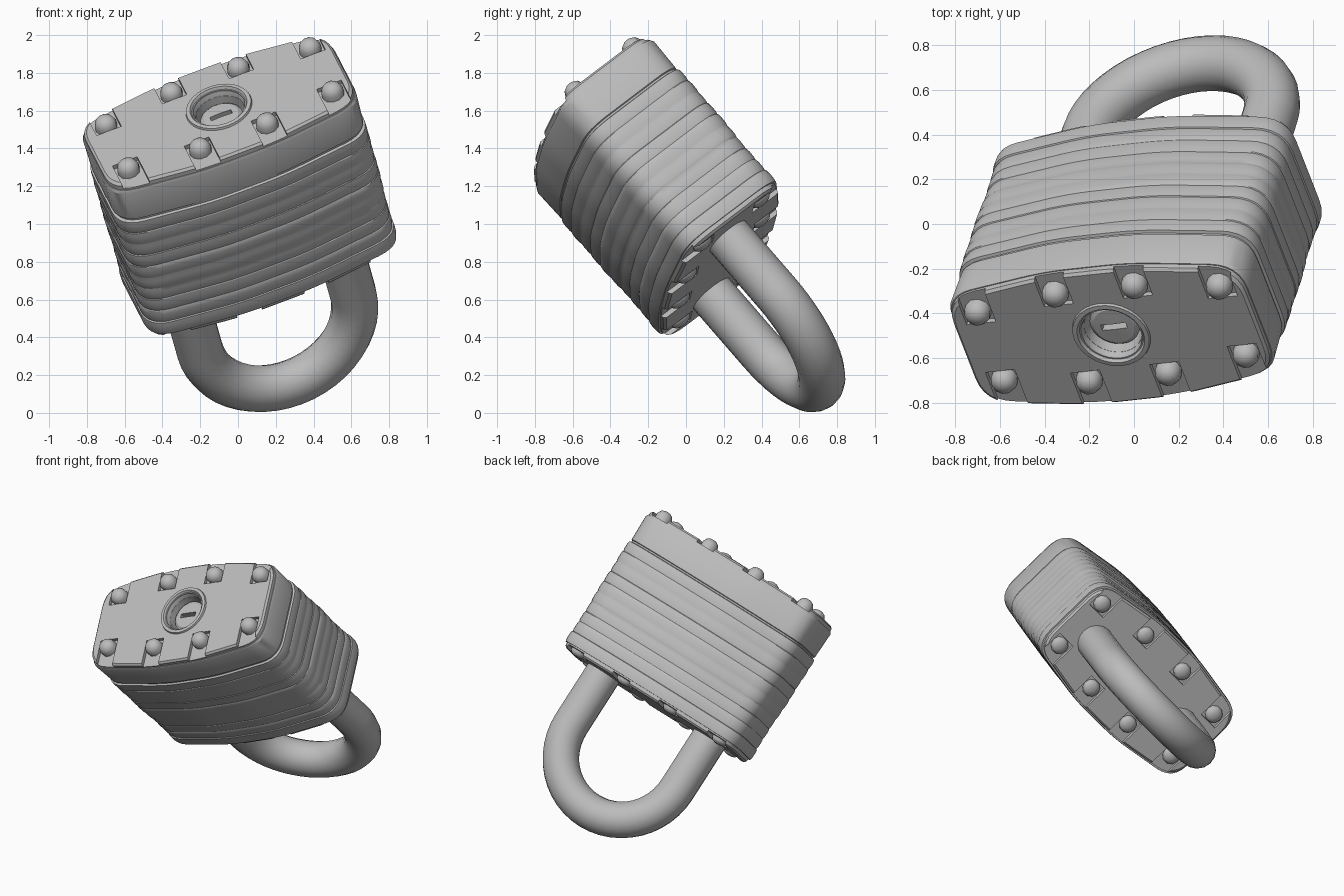
import bpy, bmesh, math, random
from mathutils import Vector, Matrix

random.seed(4)
if "Cube" in bpy.data.objects:
    bpy.data.objects.remove(bpy.data.objects["Cube"])

steel = bpy.data.materials.new("grey_steel")
steel.use_nodes = True
GREY = (0.5, 0.5, 0.5, 1)
steel.diffuse_color = GREY
steel.node_tree.nodes["Principled BSDF"].inputs["Base Color"].default_value = GREY

# Lock frame: u across the keyed face, v over its depth, w out of it
u = Vector((0.932, 0.10, 0.35)).normalized()
w = u.cross(Vector((-0.28, 0.76, 0.58))).normalized()
v = w.cross(u)
FRAME = Matrix((u, v, w)).transposed().to_4x4()
FRAME.translation = (-0.105, -0.505, 1.63)

TOP, BASE = -0.02, -1.11
PLATE = 0.035
MIDDLE = Vector((-0.012, -0.018))
RIVETS = [(sx * x, sy * y) for sx in (-1, 1) for sy in (-1, 1)
          for x, y in ((0.58, 0.2), (0.19, 0.255))]


def shade(ob, angle):
    bpy.ops.object.select_all(action='DESELECT')
    ob.select_set(True)
    bpy.context.view_layer.objects.active = ob
    bpy.ops.object.shade_smooth_by_angle(angle=math.radians(angle))


def finish(name, bm, smooth=30):
    bmesh.ops.recalc_face_normals(bm, faces=bm.faces)
    mesh = bpy.data.meshes.new(name)
    bm.to_mesh(mesh)
    bm.free()
    mesh.materials.append(steel)
    ob = bpy.data.objects.new(name, mesh)
    bpy.context.collection.objects.link(ob)
    ob.matrix_world = FRAME
    shade(ob, smooth)
    return ob


def outline(inset):
    """Eight-sided plate outline with rounded corners."""
    a, b, m = 0.718 - inset, 0.318 - inset, 0.395 - inset
    corners = [MIDDLE + Vector(p) for p in
               ((a, -b), (a, b), (0.2, m), (-0.2, m),
                (-a, b), (-a, -b), (-0.2, -m), (0.2, -m))]
    pts = []
    for i, c in enumerate(corners):
        cut_back = 0.14 if abs(c.x) > 0.3 else 0.12
        p = c + (corners[i - 1] - c).normalized() * cut_back
        q = c + (corners[(i + 1) % 8] - c).normalized() * cut_back
        for k in range(7):
            t = k / 6
            pts.append(p * (1 - t) ** 2 + c * 2 * t * (1 - t) + q * t * t)
    return pts


def loft(bm, levels):
    """Skin outlines through (height, inset) levels and cap both ends."""
    rings = [[bm.verts.new((p.x, p.y, z)) for p in outline(i)] for z, i in levels]
    n = len(rings[0])
    for r, s in zip(rings, rings[1:]):
        for k in range(n):
            bm.faces.new((r[k], r[(k + 1) % n], s[(k + 1) % n], s[k]))
    bm.faces.new(rings[0])
    bm.faces.new(rings[-1])


def lathe(bm, profile, steps, centre=(0, 0, 0)):
    """Revolve a (radius, height) profile about w."""
    vs = [bm.verts.new(Vector((r, 0, z)) + Vector(centre)) for r, z in profile]
    es = [bm.edges.new(e) for e in zip(vs, vs[1:])]
    bmesh.ops.spin(bm, geom=vs + es, cent=centre, axis=(0, 0, 1),
                   angle=2 * math.pi, steps=steps)
    bmesh.ops.remove_doubles(bm, verts=bm.verts, dist=0.0005)


def cut(ob, cutter_bm):
    cutter = finish("cutter", cutter_bm)
    cutter.hide_render = True
    mod = ob.modifiers.new("cut", 'BOOLEAN')
    mod.object = cutter
    mod.solver = 'EXACT'
    bpy.context.view_layer.objects.active = ob
    bpy.ops.object.modifier_apply(modifier=mod.name)
    bpy.data.objects.remove(cutter)
    shade(ob, 30)


# Laminated body: plain cap section, then a stack of shallow worn plates
levels = [(TOP - PLATE, 0.012), (TOP - 0.05, 0.006), (TOP - 0.235, 0.01),
          (TOP - 0.24, 0.016), (TOP - 0.25, 0.016)]
count = 10
z = TOP - 0.255
step = (z - BASE - PLATE) / count
for i in range(count):
    inset = random.uniform(0, 0.007)
    levels += [(z, inset + 0.002), (z - step * 0.3, inset),
               (z - step * 0.75, inset + 0.001), (z - step * 0.95, inset + 0.004)]
    z -= step
levels.append((BASE + PLATE, 0.006))
bm = bmesh.new()
loft(bm, levels)
body = finish("laminated_body", bm)

# End plates with pockets that open to the edge around each rivet
for name, z0, out, dome, shift in (("keyed_plate", TOP, 1, 0.085, 0),
                                   ("shackle_plate", BASE, -1, 0.05, -0.018)):
    spots = [(x, y + shift) for x, y in RIVETS]
    bm = bmesh.new()
    loft(bm, [(z0, 0.03), (z0 - out * 0.012, 0.018), (z0 - out * PLATE, 0.016)])
    plate = finish(name, bm)
    bm = bmesh.new()
    for x, y in spots:
        s = math.copysign(1, y)
        box = Matrix.Translation((x, y + s * 0.1, z0)) @ Matrix.Diagonal((0.14, 0.32, 0.05, 1))
        bmesh.ops.create_cube(bm, size=1, matrix=box)
    cut(plate, bm)
    if out > 0:
        bm = bmesh.new()
        bmesh.ops.create_cone(bm, cap_ends=True, segments=32, radius1=0.14,
                              radius2=0.14, depth=0.2,
                              matrix=Matrix.Translation((0, 0, TOP)))
        cut(plate, bm)

    # Domed rivet heads
    bm = bmesh.new()
    foot = z0 - out * PLATE
    for x, y in spots:
        lathe(bm, [(r, out * h * dome) for r, h in
                   ((0.06, 0), (0.06, 0.5), (0.045, 0.83), (0.02, 0.98), (0, 1))],
              10, (x, y, foot))
    finish(name + "_rivets", bm, 50)

# Recess for the lock cylinder, cut into the body
bm = bmesh.new()
bmesh.ops.create_cone(bm, cap_ends=True, segments=32, radius1=0.12, radius2=0.14,
                      depth=0.16, matrix=Matrix.Translation((0, 0, TOP - 0.06)))
cut(body, bm)

# Raised collar around the recess
bm = bmesh.new()
lathe(bm, [(0.183, TOP - 0.01), (0.176, TOP + 0.012), (0.155, TOP + 0.014),
           (0.137, TOP - 0.015), (0.125, TOP - 0.1)], 32)
finish("keyhole_collar", bm)

# Lock cylinder with a keyway slot
bm = bmesh.new()
lathe(bm, [(0.115, TOP - 0.15), (0.115, TOP - 0.07), (0.095, TOP - 0.055),
           (0, TOP - 0.05)], 24)
bmesh.ops.holes_fill(bm, edges=[e for e in bm.edges if e.is_boundary])
core = finish("lock_cylinder", bm)
bm = bmesh.new()
bmesh.ops.create_cube(bm, size=1, matrix=Matrix.Translation((0, 0, TOP - 0.065))
                      @ Matrix.Diagonal((0.12, 0.03, 0.08, 1)))
cut(core, bm)

# Shackle: two legs joined by a half-circle bend
R, TUBE, U0, V0, BEND = 0.435, 0.125, -0.02, -0.035, -1.515
path = [(U0 + R, V0, -1.0)]
path += [(U0 + R * math.cos(t), V0, BEND - R * math.sin(t))
         for t in (math.pi * k / 24 for k in range(25))]
path.append((U0 - R, V0, -1.0))
curve = bpy.data.curves.new("shackle", 'CURVE')
curve.dimensions = '3D'
curve.bevel_depth = TUBE
curve.bevel_resolution = 6
curve.use_fill_caps = True
spline = curve.splines.new('POLY')
spline.points.add(len(path) - 1)
for p, co in zip(spline.points, path):
    p.co = (*co, 1)
spline.use_smooth = True
curve.materials.append(steel)
shackle = bpy.data.objects.new("shackle", curve)
bpy.context.collection.objects.link(shackle)
shackle.matrix_world = FRAME
